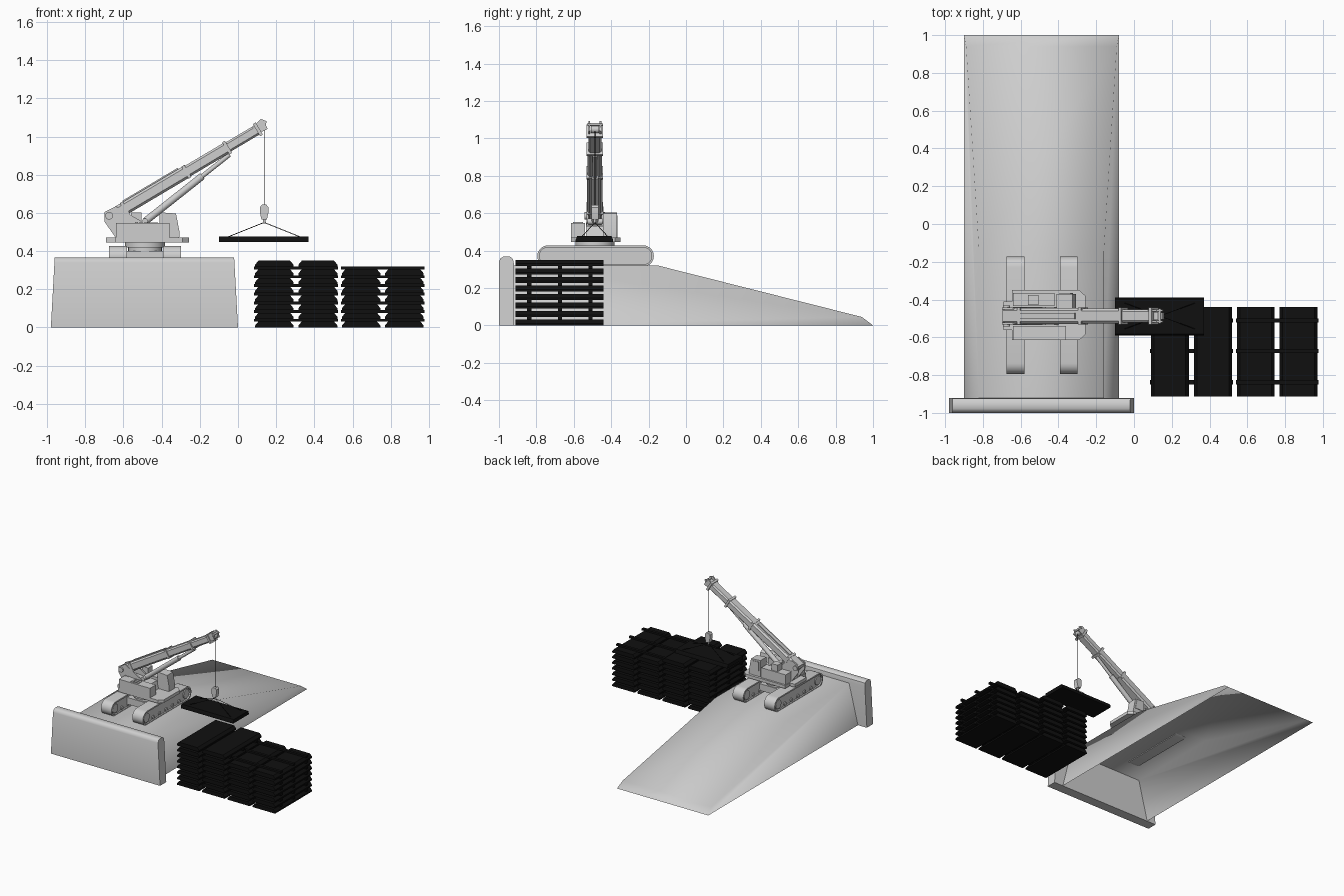
import bpy, bmesh, math
from mathutils import Vector

if "Cube" in bpy.data.objects:
    bpy.data.objects.remove(bpy.data.objects["Cube"])


def material(name, value):
    m = bpy.data.materials.new(name)
    m.diffuse_color = (value, value, value, 1)
    m.use_nodes = True
    m.node_tree.nodes["Principled BSDF"].inputs["Base Color"].default_value = m.diffuse_color
    return m


GREY = material("light grey", 0.62)
BLACK = material("black", 0.005)
CY = -0.487  # crane centre line


def finish(name, bm, mat, angle=30):
    bmesh.ops.recalc_face_normals(bm, faces=bm.faces)
    me = bpy.data.meshes.new(name)
    bm.to_mesh(me)
    bm.free()
    me.materials.append(mat)
    ob = bpy.data.objects.new(name, me)
    bpy.context.collection.objects.link(ob)
    bpy.ops.object.select_all(action='DESELECT')
    ob.select_set(True)
    bpy.context.view_layer.objects.active = ob
    bpy.ops.object.shade_smooth_by_angle(angle=math.radians(angle))
    return ob


def add_prism(bm, pts, axis, lo, hi):
    """Extrude a 2D outline along an axis; x: (y,z), y: (x,z), z: (x,y)."""
    def place(p, t):
        return {'x': (t, *p), 'y': (p[0], t, p[1]), 'z': (*p, t)}[axis]
    a = [bm.verts.new(place(p, lo)) for p in pts]
    b = [bm.verts.new(place(p, hi)) for p in pts]
    bm.faces.new(a)
    bm.faces.new(b[::-1])
    n = len(pts)
    for i in range(n):
        j = (i + 1) % n
        bm.faces.new((a[i], b[i], b[j], a[j]))


def prism(name, pts, axis, lo, hi, mat=GREY):
    bm = bmesh.new()
    add_prism(bm, pts, axis, lo, hi)
    return finish(name, bm, mat)


def rect(a0, a1, b0, b1):
    return [(a0, b0), (a1, b0), (a1, b1), (a0, b1)]


def box(name, x0, x1, y0, y1, z0, z1, mat=GREY):
    return prism(name, rect(x0, x1, y0, y1), 'z', z0, z1, mat)


def circle(cx, cy, r, n=20):
    return [(cx + r * math.cos(2 * math.pi * i / n), cy + r * math.sin(2 * math.pi * i / n)) for i in range(n)]


def beam(name, p0, p1, w, h, mat=GREY, chamfer=0.0):
    """Straight bar between two points, w across and h high."""
    p0, p1 = Vector(p0), Vector(p1)
    d = (p1 - p0).normalized()
    side = Vector((0, 1, 0)) if abs(d.y) < 0.9 else Vector((1, 0, 0))
    up = d.cross(side).normalized()
    side = up.cross(d)
    c = chamfer
    out = [(-w/2 + c, -h/2), (w/2 - c, -h/2), (w/2, -h/2 + c), (w/2, h/2 - c),
           (w/2 - c, h/2), (-w/2 + c, h/2), (-w/2, h/2 - c), (-w/2, -h/2 + c)]
    if not c:
        out = rect(-w/2, w/2, -h/2, h/2)
    bm = bmesh.new()
    ends = [[bm.verts.new(p + side * u + up * v) for u, v in out] for p in (p0, p1)]
    bm.faces.new(ends[0])
    bm.faces.new(ends[1][::-1])
    for i in range(len(out)):
        j = (i + 1) % len(out)
        bm.faces.new((ends[0][i], ends[1][i], ends[1][j], ends[0][j]))
    return finish(name, bm, mat)


def rod(name, p0, p1, r, mat=GREY, r2=None, n=14):
    p0, p1 = Vector(p0), Vector(p1)
    d = p1 - p0
    bm = bmesh.new()
    bmesh.ops.create_cone(bm, cap_ends=True, segments=n, radius1=r,
                          radius2=r if r2 is None else r2, depth=d.length)
    m = d.to_track_quat('Z', 'Y').to_matrix().to_4x4()
    m.translation = (p0 + p1) / 2
    bm.transform(m)
    return finish(name, bm, mat)


# Ramp: hollow shell with leaning sides, open underneath
bm = bmesh.new()
add_prism(bm, [(-.92, 0), (-.92, .32), (-.15, .32), (.94, .045), (1.0, 0)], 'x', -.90, -.08)
for v in bm.verts:
    v.co.x += math.copysign(v.co.z * .25, -.49 - v.co.x)
bmesh.ops.delete(bm, geom=[f for f in bm.faces if all(v.co.z < .001 for v in f.verts)],
                 context='FACES_ONLY')
finish("ramp", bm, GREY, 80)

# End wall, narrower and rounded at the top
bm = bmesh.new()
add_prism(bm, [(-1, 0), (-1, .34), (-.992, .358), (-.978, .367), (-.94, .367), (-.925, .355), (-.92, .33), (-.92, 0)],
          'x', -.98, 0)
for v in bm.verts:
    v.co.x += math.copysign(v.co.z * .055, -.49 - v.co.x)
finish("end_wall", bm, GREY, 40)


# Crawler tracks
def stadium(r, y0=-.795, y1=-.172, zc=.371, R=.057, n=10):
    pts = []
    for c, start in ((y1 - R, -90), (y0 + R, 90)):
        for i in range(n + 1):
            a = math.radians(start + 180 * i / n)
            pts.append((c + r * math.cos(a), zc + r * math.sin(a)))
    return pts


for x0, x1 in ((-.675, -.58), (-.393, -.298)):
    bm = bmesh.new()
    loops = [[bm.verts.new((x, *p)) for p in stadium(r)]
             for x, r in ((x0, .057), (x1, .057), (x1, .046), (x0, .046))]
    for k in range(4):
        a, b = loops[k], loops[(k + 1) % 4]
        for i in range(len(a)):
            j = (i + 1) % len(a)
            bm.faces.new((a[i], b[i], b[j], a[j]))
    finish("track_belt", bm, GREY)
    prism("track_frame", stadium(.047), 'x', x0 + .012, x1 - .012)
    for y in (-.738, -.229):
        prism("track_wheel", circle(y, .371, .036), 'x', x0 + .004, x1 - .004)
    for i in range(5):
        prism("track_roller", circle(-.65 + i * .083, .342, .014, 12), 'x', x0 + .004, x1 - .004)

# Undercarriage and slewing ring
box("undercarriage", -.59, -.385, -.58, -.395, .345, .40)
prism("slew_ring_lower", circle(CY, CY, .088, 28), 'z', .40, .425)
prism("slew_ring", circle(CY, CY, .105, 28), 'z', .42, .447)

# Rotating deck and the housings on it
prism("deck", [(-.645, -.615), (-.29, -.615), (-.257, -.585), (-.257, -.38), (-.29, -.35), (-.645, -.35),
               (-.645, -.41), (-.69, -.41), (-.69, -.56), (-.645, -.56)], 'z', .445, .47)
box("engine_housing", -.64, -.36, -.615, -.54, .468, .548)
prism("winch_housing", [(-.64, .468), (-.40, .468), (-.42, .53), (-.64, .55)], 'y', -.535, -.44)
box("rear_housing", -.64, -.42, -.435, -.365, .468, .55)
box("exhaust_box", -.56, -.505, -.43, -.375, .55, .603)
for i in range(3):
    box("housing_vent", -.54 + i * .025, -.525 + i * .025, -.605, -.55, .547, .553)
prism("cab", [(-.41, .468), (-.308, .468), (-.306, .50), (-.325, .597), (-.41, .603)], 'y', -.445, -.37)
prism("cab_window", [(-.395, .515), (-.322, .515), (-.336, .585), (-.395, .588)], 'y', -.372, -.366)
for y in (-.532, -.452):
    prism("boom_bracket", [(-.70, .605), (-.70, .555), (-.64, .47), (-.44, .47), (-.47, .535), (-.64, .635)],
          'y', y, y + .01)

# Telescopic boom
A, B = Vector((-.68, CY, .572)), Vector((.125, CY, 1.05))


def at(t, lift=0.0):
    return A.lerp(B, t) + Vector((-.511, 0, .86)) * lift


beam("boom_base", at(0), at(.52), .083, .068, chamfer=.012)
beam("boom_middle", at(.5), at(.78), .077, .062, chamfer=.011)
beam("boom_tip", at(.76), at(.98), .07, .055, chamfer=.01)
for t in (.1, .5, .765, .965):
    beam("boom_collar", at(t), at(t + .018), .088, .074)
beam("boom_top_rail", at(.12, .036), at(.48, .036), .03, .01)
rod("boom_pivot", (-.675, CY - .055, .585), (-.675, CY + .055, .585), .02)

# Boom head with sheaves
for s in (-1, 1):
    y = CY + s * .03
    prism("boom_head_plate", [(.075, 1.05), (.105, 1.015), (.155, 1.04), (.145, 1.06), (.15, 1.08), (.12, 1.092)],
          'y', y - .005, y + .005)
prism("boom_head_sheave", circle(.122, 1.048, .02, 16), 'y', CY - .022, CY + .022)
rod("boom_head_pin", (.135, CY - .04, 1.075), (.135, CY + .04, 1.075), .008)

# Lifting cylinder
foot, top = Vector((-.487, CY, .555)), Vector((-.045, CY, .905))
rod("lift_cylinder", foot, foot.lerp(top, .68), .019)
rod("lift_piston", foot.lerp(top, .66), top, .012)
rod("lift_pin", foot - Vector((0, .04, 0)), foot + Vector((0, .04, 0)), .016)

# Cable, hook block and slings
HX = .137
rod("hoist_cable", (HX, CY, .63), (HX, CY, 1.04), .0022, BLACK, n=6)
prism("hook_block", [(HX - .014, .565), (HX + .014, .565), (HX + .022, .60), (HX + .022, .63),
                     (HX + .012, .643), (HX - .012, .643), (HX - .022, .63), (HX - .022, .60)],
      'y', CY - .018, CY + .018)
rod("hook", (HX, CY, .545), (HX, CY, .568), .007)
for dx in (-.19, .19):
    for dy in (-.07, .07):
        rod("sling", (HX, CY, .55), (HX + dx, CY + dy, .474), .002, BLACK, n=6)


# Black panels, narrower along the top
def panel(lo, hi, z, h, inset=.017):
    return [(lo, z), (hi, z), (hi, z + h * .35), (hi - inset, z + h), (lo + inset, z + h), (lo, z + h * .35)]


prism("lifted_panel", panel(-.59, -.39, .447, .03, .008), 'x', -.10, .37, BLACK)

# Panel stacks with spacer battens between the layers
PITCH, THICK = .0455, .0315
for cols, count in ((((.09, .29), (.317, .52)), 8), (((.545, .745), (.77, .972)), 7)):
    bm = bmesh.new()
    bb = bmesh.new()
    for k in range(count):
        z = k * PITCH
        for lo, hi in cols:
            add_prism(bm, panel(lo, hi, z, THICK), 'y', -.912, -.44)
        if k < 7:
            for y in (-.838, -.673, -.51):
                add_prism(bb, rect(y - .011, y + .011, z + THICK - .001, z + PITCH), 'x',
                          cols[0][0] - .005, cols[1][1] + .005)
    finish("panel_stack", bm, BLACK)
    finish("stack_battens", bb, BLACK)
